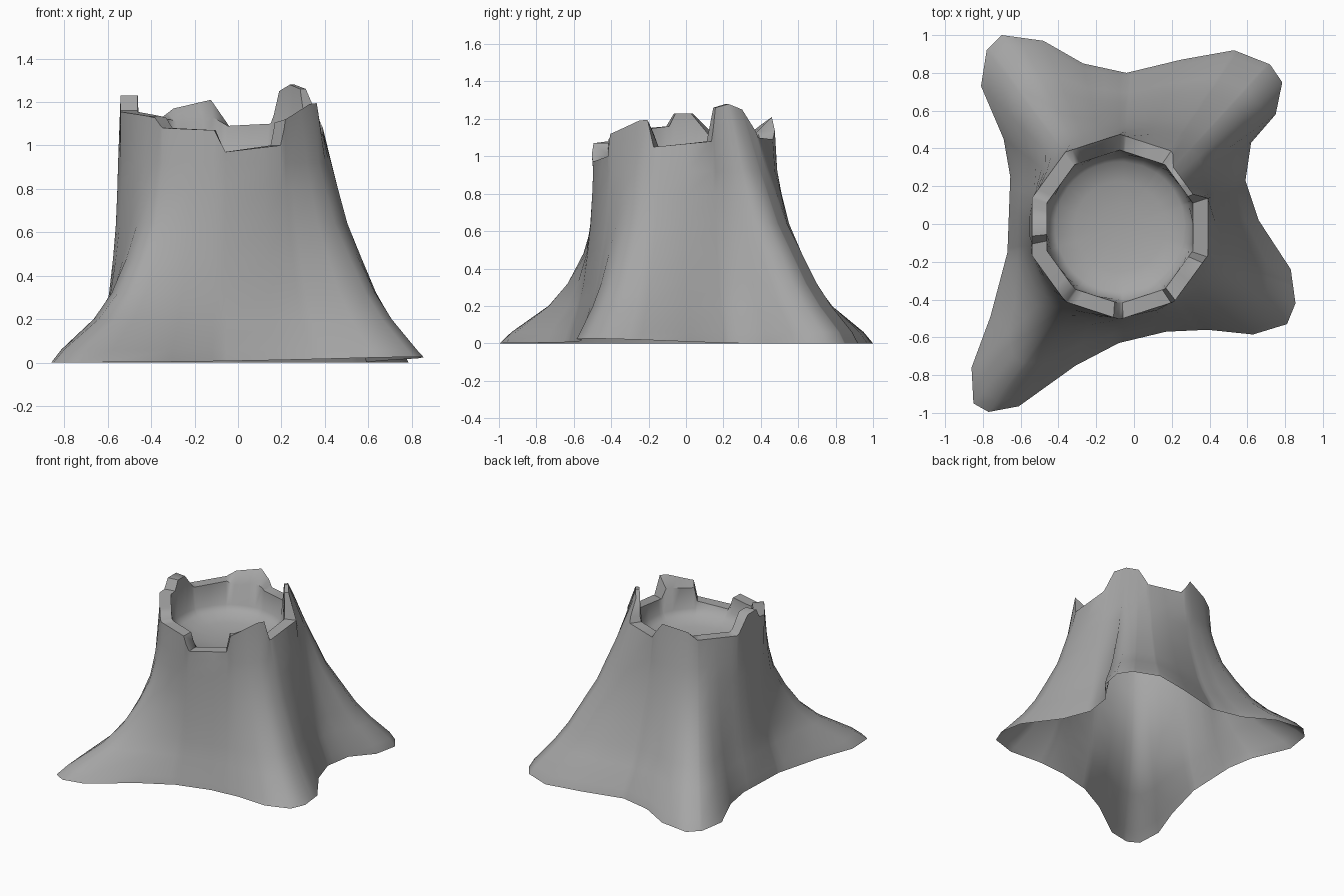
import bpy
import bmesh
from math import atan2, cos, hypot, pi, radians, sin

if "Cube" in bpy.data.objects:
    bpy.data.objects.remove(bpy.data.objects["Cube"], do_unlink=True)

TAU = 2 * pi
AXIS_X, AXIS_Y = -0.075, -0.015
TRUNK_RADIUS = 0.478

# Ground outline with four spreading roots
ground_outline = [
    (.59, .23), (.62, .43), (.75, .58), (.785, .75), (.72, .845), (.53, .92),
    (.25, .87), (-.04, .8), (-.27, .85), (-.48, .97), (-.7, 1), (-.78, .92),
    (-.81, .73), (-.69, .45), (-.655, .25), (-.67, -.15), (-.76, -.49),
    (-.86, -.76), (-.85, -.95), (-.77, -.995), (-.61, -.965), (-.31, -.75),
    (-.08, -.63), (.17, -.57), (.39, -.56), (.63, -.585), (.81, -.53),
    (.855, -.42), (.83, -.24), (.66, .02)]

# Broken rim: angle in degrees and height
rim_heights = [
    (18, 1.08), (24, 1.26), (36, 1.28), (48, 1.25), (56, 1.1), (86, 1.09),
    (96, 1.21), (118, 1.17), (126, 1.12), (160, 1.11), (168, 1.18),
    (174, 1.23), (186, 1.23), (191, 1.16), (230, 1.13), (236, 1.08),
    (266, 1.07), (272, .97), (304, 1), (307, 1.12), (336, 1.21), (341, 1.05)]

# One splinter leans inward, two others slope down to their inner edges
rim_lean = [(18, 1), (24, .89), (48, .89), (56, 1)]
rim_drop = [(86, 0), (96, .08), (118, .07), (126, 0),
            (304, 0), (310, .03), (336, .08), (341, 0)]

# Flare of the trunk: height and how much of the root outline remains
flare = [(.01, 1), (.06, .91), (.2, .61), (.32, .43), (.48, .27),
         (.64, .14), (.8, .07), (.92, .03)]

# Dished floor of the hollow: share of the radius and height
hollow = [(.8, .955), (.72, .915), (.5, .885), (.25, .87)]


def polar_outline(points):
    return sorted((atan2(y - AXIS_Y, x - AXIS_X) % TAU,
                   hypot(x - AXIS_X, y - AXIS_Y)) for x, y in points)


def in_radians(table):
    return [(radians(angle), value) for angle, value in table]


def bracket(table, angle):
    """Neighbouring entries of a cyclic table and the offsets to them."""
    for i, (start, value) in enumerate(table):
        end, following = table[(i + 1) % len(table)]
        span = (end - start) % TAU
        offset = (angle - start) % TAU
        if offset < span:
            return value, following, offset, span


def outline_radius(table, angle):
    r0, r1, offset, span = bracket(table, angle)
    return r0 * r1 * sin(span) / (r0 * sin(offset) + r1 * sin(span - offset))


def value_at(table, angle):
    v0, v1, offset, span = bracket(table, angle)
    return v0 + (v1 - v0) * offset / span


roots = polar_outline(ground_outline)
rim = in_radians([(18 + 36 * i, 0.49) for i in range(10)])
heights, leans, drops = map(in_radians, (rim_heights, rim_lean, rim_drop))

# Columns pass through every outline corner and rim break
columns = []
for table in (roots, heights, rim):
    for angle, _ in table:
        if all(abs(angle - other) > 0.012 for other in columns):
            columns.append(angle)
columns.sort()

bm = bmesh.new()


def add_vert(angle, radius, z):
    return bm.verts.new((AXIS_X + radius * cos(angle),
                         AXIS_Y + radius * sin(angle), z))


strips = []
for angle in columns:
    foot = outline_radius(roots, angle)
    top = outline_radius(rim, angle)
    height = value_at(heights, angle)
    # Roots flare higher up the trunk on the left side
    power = 0.9 - 0.3 * cos(angle - radians(30))
    # Outer bark
    strip = [add_vert(angle, TRUNK_RADIUS + (foot - TRUNK_RADIUS) * k ** power, z)
             for z, k in flare]
    strip.append(add_vert(angle, top * value_at(leans, angle), height))
    # Rim thickness, inner wall and floor
    strip.append(add_vert(angle, top * 0.83, height - value_at(drops, angle)))
    for scale, z in hollow:
        strip.append(add_vert(angle, TRUNK_RADIUS * scale, z))
    strips.append(strip)

centre = bm.verts.new((AXIS_X, AXIS_Y, 0.865))
for i, a in enumerate(strips):
    b = strips[(i + 1) % len(strips)]
    for j in range(len(a) - 1):
        bm.faces.new((a[j], b[j], b[j + 1], a[j + 1]))
    bm.faces.new((a[-1], b[-1], centre))

# Rest the lowest edge on the ground, with the side root slightly raised
for strip in strips:
    strip[0].co.z = 0.025 * max(0, strip[0].co.x - strip[0].co.y - 0.3)

mesh = bpy.data.meshes.new("tree_stump")
bm.to_mesh(mesh)
bm.free()
stump = bpy.data.objects.new("tree_stump", mesh)
bpy.context.collection.objects.link(stump)

# Single plain grey
grey = bpy.data.materials.new("stump_grey")
grey.use_nodes = True
colour = (0.38, 0.38, 0.38, 1)
grey.diffuse_color = colour
grey.node_tree.nodes["Principled BSDF"].inputs["Base Color"].default_value = colour
mesh.materials.append(grey)

bpy.ops.object.select_all(action="DESELECT")
stump.select_set(True)
bpy.context.view_layer.objects.active = stump
bpy.ops.object.shade_smooth_by_angle(angle=radians(52))
